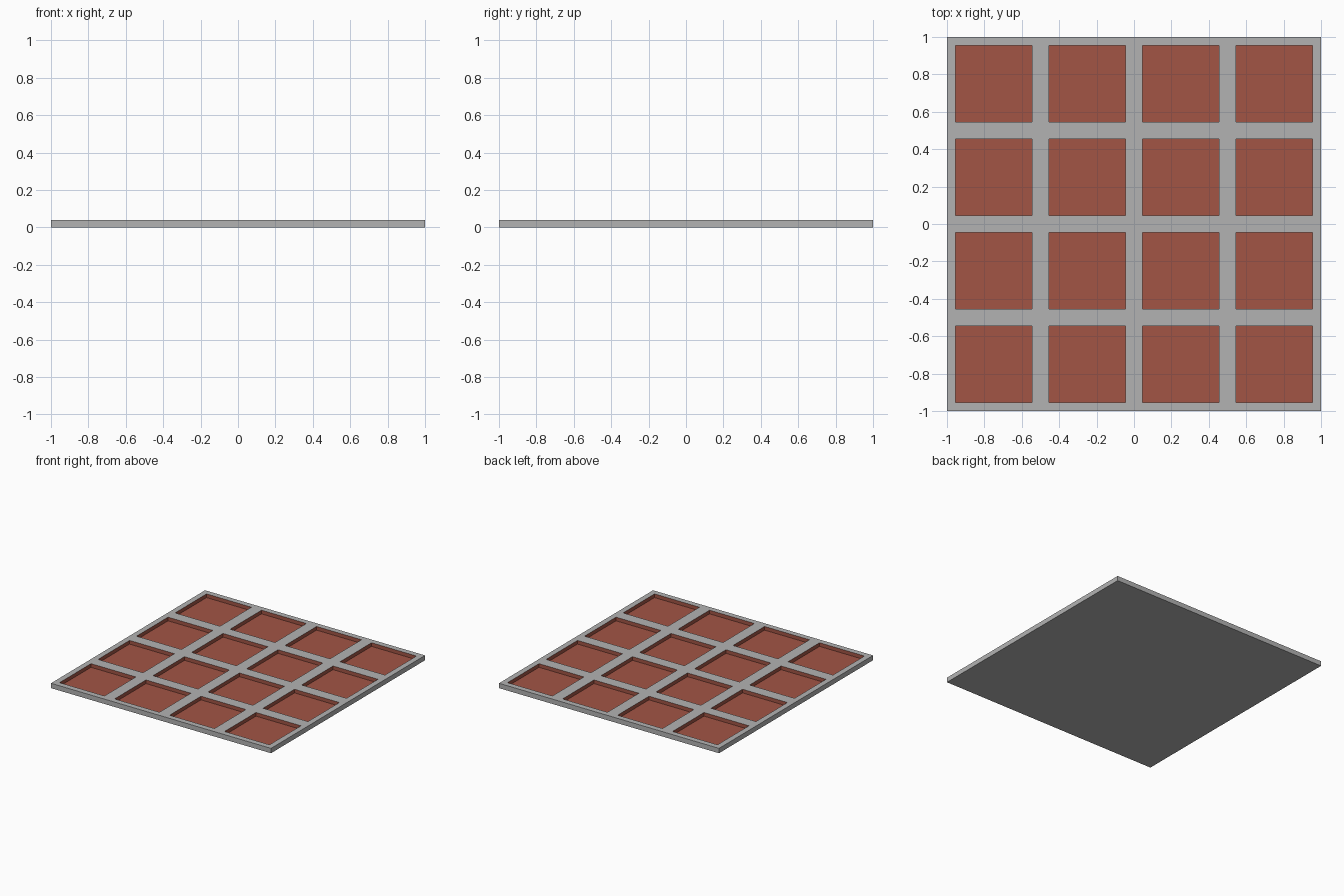
import bpy, bmesh

if "Cube" in bpy.data.objects:
    bpy.data.objects.remove(bpy.data.objects["Cube"])

THICK, RIM, DEPTH, CELLS = 0.04, 0.065, 0.03, 4

red = bpy.data.materials.new("pocket_red")
red.diffuse_color = (0.36, 0.09, 0.06, 1)
red.use_nodes = True
red.node_tree.nodes["Principled BSDF"].inputs["Base Color"].default_value = red.diffuse_color
grey = bpy.data.materials.new("plate_grey")
grey.diffuse_color = (0.45, 0.45, 0.45, 1)
grey.use_nodes = True
grey.node_tree.nodes["Principled BSDF"].inputs["Base Color"].default_value = grey.diffuse_color

bm = bmesh.new()

# Top surface: one cell per pocket
bmesh.ops.create_grid(bm, x_segments=CELLS, y_segments=CELLS, size=1)
bmesh.ops.translate(bm, verts=bm.verts, vec=(0, 0, THICK))
pockets = list(bm.faces)

# Outer sides and underside
rim = [e for e in bm.edges if e.is_boundary]
skirt = bmesh.ops.extrude_edge_only(bm, edges=rim)["geom"]
bmesh.ops.translate(bm, verts=[g for g in skirt if isinstance(g, bmesh.types.BMVert)],
                    vec=(0, 0, -THICK))
bmesh.ops.holes_fill(bm, edges=[e for e in bm.edges if e.is_boundary], sides=0)

# Square pockets sunk into each cell, floor and walls coloured
bmesh.ops.inset_individual(bm, faces=pockets, thickness=RIM)
for f in pockets:
    f.material_index = 1
floors = bmesh.ops.extrude_discrete_faces(bm, faces=pockets)["faces"]
for f in floors:
    bmesh.ops.translate(bm, verts=f.verts, vec=(0, 0, -DEPTH))

bmesh.ops.recalc_face_normals(bm, faces=bm.faces)
mesh = bpy.data.meshes.new("pocketed_plate")
bm.to_mesh(mesh)
bm.free()
mesh.materials.append(grey)
mesh.materials.append(red)
plate = bpy.data.objects.new("pocketed_plate", mesh)
bpy.context.collection.objects.link(plate)
